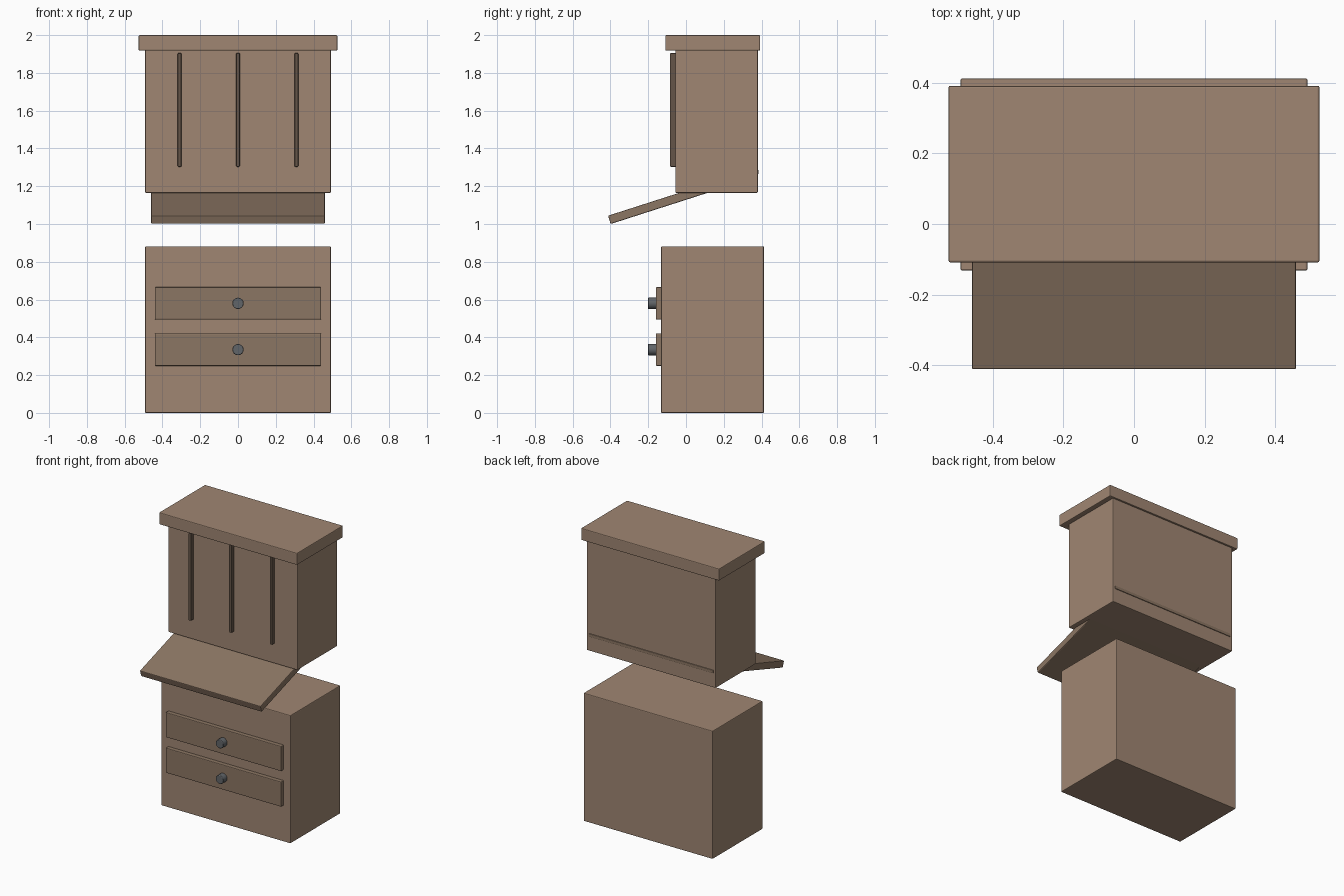
import bpy
import math
from mathutils import Matrix, Vector

if "Cube" in bpy.data.objects:
    bpy.data.objects.remove(bpy.data.objects["Cube"])


def material(name, rgb):
    mat = bpy.data.materials.new(name)
    mat.diffuse_color = (*rgb, 1)
    mat.use_nodes = True
    mat.node_tree.nodes["Principled BSDF"].inputs["Base Color"].default_value = mat.diffuse_color
    return mat


WOOD = material("wood", (0.35, 0.24, 0.17))
FRONT = material("drawer_wood", (0.26, 0.18, 0.125))
DARK = material("dark_wood", (0.13, 0.09, 0.065))
METAL = material("dark_metal", (0.12, 0.13, 0.14))


def finish(ob, name, mat, bevel):
    ob.name = name
    ob.data.materials.append(mat)
    mod = ob.modifiers.new("soft_edges", 'BEVEL')
    mod.width = bevel
    mod.segments = 2
    return ob


def box(name, x, y, z, mat, bevel=0.005):
    """Axis-aligned box from (min, max) ranges."""
    bpy.ops.mesh.primitive_cube_add(size=1)
    ob = bpy.context.object
    size = [r[1] - r[0] for r in (x, y, z)]
    mid = [(r[0] + r[1]) / 2 for r in (x, y, z)]
    ob.data.transform(Matrix.Diagonal((*size, 1)))
    ob.location = mid
    return finish(ob, name, mat, bevel)


# Lower chest
box("lower_cabinet", (-0.492, 0.492), (-0.132, 0.413), (0, 0.882), WOOD)

# Drawers with round knobs
for i, z in enumerate((0.335, 0.58)):
    box(f"drawer_front_{i + 1}", (-0.44, 0.44), (-0.16, -0.12),
        (z - 0.086, z + 0.086), FRONT)
    bpy.ops.mesh.primitive_cylinder_add(
        vertices=16, radius=0.03, depth=0.05,
        location=(0, -0.176, z), rotation=(math.pi / 2, 0, 0))
    finish(bpy.context.object, f"drawer_knob_{i + 1}", METAL, 0.003)
    bpy.ops.object.shade_smooth_by_angle()

# Upper hutch with overhanging top
box("upper_cabinet", (-0.492, 0.492), (-0.056, 0.38), (1.165, 1.925), WOOD)
box("cornice_top", (-0.526, 0.526), (-0.109, 0.392), (1.918, 2.0), WOOD)

# Vertical bars on the hutch front
for i in range(3):
    x = (i - 1) * 0.309
    box(f"front_bar_{i + 1}", (x - 0.01, x + 0.01), (-0.085, -0.05),
        (1.303, 1.905), DARK)

# Shelf edge showing at the back
box("shelf", (-0.475, 0.475), (0.2, 0.385), (1.264, 1.285), FRONT, 0.003)

# Sloping writing flap, pivoted about its lower front edge
flap = box("writing_flap", (-0.46, 0.46), (0, 0.56), (0, 0.046), FRONT)
flap.data.transform(Matrix.Translation(Vector((0, 0.28, 0.023))))
flap.location = (0, -0.399, 1.0)
flap.rotation_euler = (math.radians(17.8), 0, 0)
